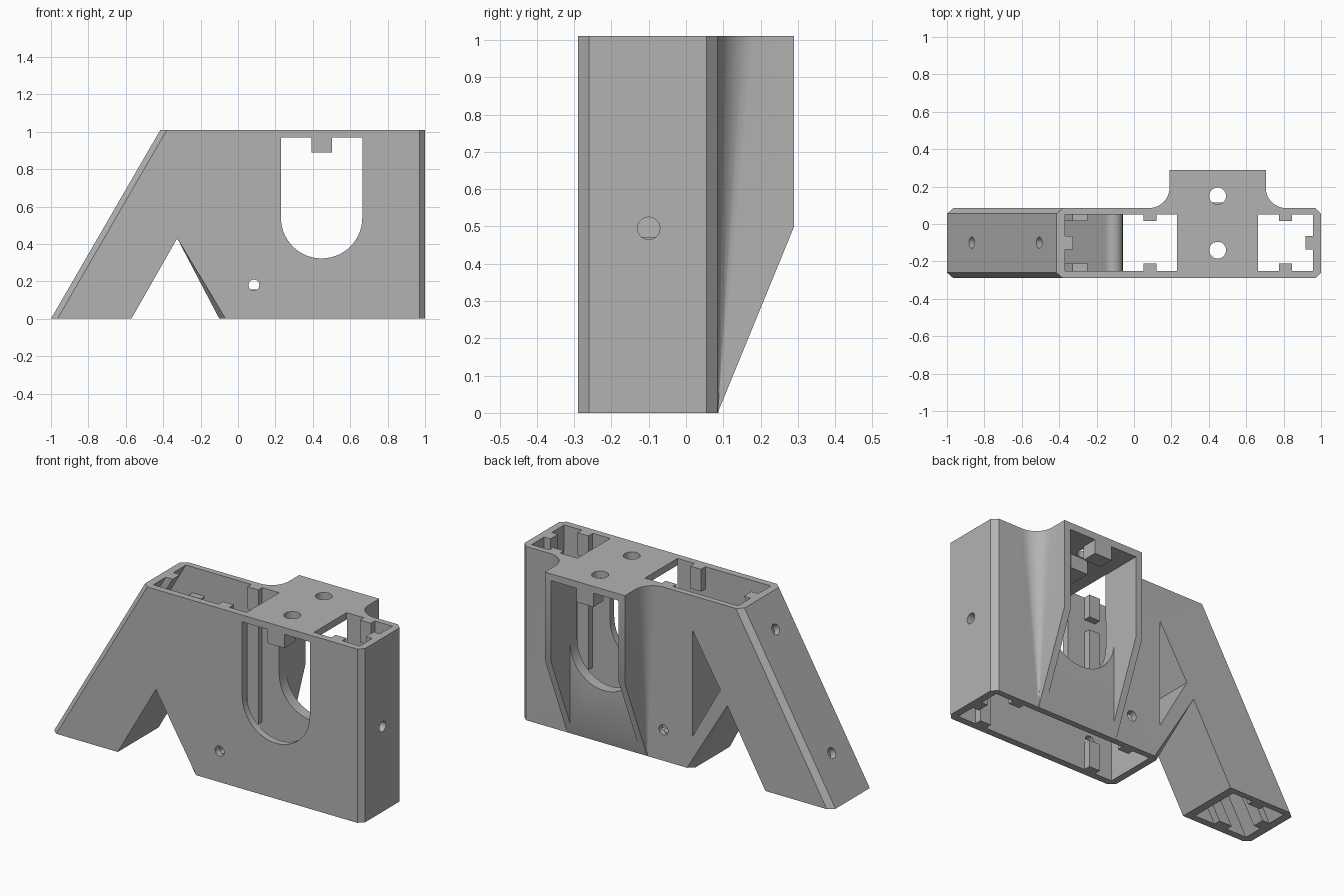
import bpy, bmesh, math
from mathutils import Vector

if "Cube" in bpy.data.objects:
    bpy.data.objects.remove(bpy.data.objects["Cube"])

TOP, FRONT, BACK = 1.01, -0.29, 0.085
IN_F, IN_B = -0.25, 0.05           # inner faces of the front and back walls
MID_X, MID_Y = 0.447, -0.1
SLOPE = 1.73

grey = bpy.data.materials.new("plain grey")
grey.use_nodes = True
grey.diffuse_color = (0.45, 0.45, 0.45, 1)
grey.node_tree.nodes["Principled BSDF"].inputs["Base Color"].default_value = grey.diffuse_color


def make(name, bm):
    bmesh.ops.recalc_face_normals(bm, faces=bm.faces)
    mesh = bpy.data.meshes.new(name)
    bm.to_mesh(mesh)
    bm.free()
    mesh.materials.append(grey)
    obj = bpy.data.objects.new(name, mesh)
    bpy.context.collection.objects.link(obj)
    return obj


def loft_bm(lower, upper):
    bm = bmesh.new()
    a = [bm.verts.new(p) for p in lower]
    b = [bm.verts.new(p) for p in upper]
    bm.faces.new(a)
    bm.faces.new(b)
    for i in range(len(a)):
        j = (i + 1) % len(a)
        bm.faces.new((a[i], a[j], b[j], b[i]))
    return bm


def prism_bm(xz, y0, y1):
    return loft_bm([(x, y0, z) for x, z in xz], [(x, y1, z) for x, z in xz])


def prism(name, xz, y0, y1):
    return make(name, prism_bm(xz, y0, y1))


def box(name, x0, x1, y0, y1, z0, z1):
    return prism(name, [(x0, z0), (x1, z0), (x1, z1), (x0, z1)], y0, y1)


def rod(centre, axis, radius, length):
    bm = bmesh.new()
    bmesh.ops.create_cone(bm, cap_ends=True, segments=28, radius1=radius,
                          radius2=radius, depth=length)
    turn = Vector(axis).to_track_quat('Z', 'Y').to_matrix().to_4x4()
    turn.translation = centre
    bm.transform(turn)
    return make("hole_cutter", bm)


def arc(cx, cz, r, a0, a1, n):
    return [(cx + r * math.cos(math.radians(a0 + (a1 - a0) * i / n)),
             cz + r * math.sin(math.radians(a0 + (a1 - a0) * i / n))) for i in range(n + 1)]


def combine(target, tool, operation):
    mod = target.modifiers.new("join", 'BOOLEAN')
    mod.operation, mod.solver, mod.object = operation, 'EXACT', tool
    graph = bpy.context.evaluated_depsgraph_get()
    mesh = bpy.data.meshes.new_from_object(target.evaluated_get(graph))
    target.modifiers.clear()
    target.data = mesh
    bpy.data.objects.remove(tool)


def cut(tool):
    combine(body, tool, 'DIFFERENCE')


# Outer body with chamfered ends and notch edge
outline = [(-1, 0), (-0.57, 0), (-0.325, 0.43), (-0.1, 0), (1, 0), (1, TOP), (-0.415, TOP)]
bm = prism_bm(outline, FRONT, BACK)
chamfered = []
for e in bm.edges:
    p, q = (v.co for v in e.verts)
    m = (p + q) / 2
    if abs(p.y - q.y) < 0.01 and abs(p.z - q.z) > 0.1:
        if m.x > 0.9 or m.x < -0.6 or -0.3 < m.x < 0:
            chamfered.append(e)
bmesh.ops.recalc_face_normals(bm, faces=bm.faces)
bmesh.ops.bevel(bm, geom=chamfered, offset=0.03, segments=1, affect='EDGES')
body = make("bracket_body", bm)

# Rear hood with a tapered lower half
side = [(0.06, 0), (BACK, 0), (0.29, 0.5), (0.29, TOP), (0.06, TOP)]
combine(body, make("rear_hood", loft_bm([(0.19, y, z) for y, z in side],
                                        [(0.705, y, z) for y, z in side])), 'UNION')

# Conical fillets beside the hood
curve = [(0.21, 0.07), (0.21, 0.195)] + arc(0.08, 0.195, 0.11, 0, -90, 12) + [(0.08, 0.07)]
for s in (1, -1):
    def place(k, z):
        pts = [(0.19 + k * (x - 0.19), BACK + k * (y - BACK)) for x, y in curve]
        return [(x if s > 0 else 2 * MID_X - x, y, z) for x, y in pts]
    combine(body, make("hood_fillet", loft_bm(place(0.02, 0), place(1, TOP))), 'UNION')

# Main cavity, open below and beside the top plate
cut(box("cavity_cutter", -0.06, 0.958, IN_F, IN_B, -0.1, 0.97))
for x0, x1 in ((-0.06, 0.23), (0.663, 0.958)):
    cut(box("cavity_cutter", x0, x1, IN_F, IN_B, 0.9, 1.1))

# Sloping channel with a rounded divider
channel = [(-0.954 - 0.1 / SLOPE, -0.1), (-0.616 - 0.1 / SLOPE, -0.1)]
channel += arc(-0.11, 0.78, 0.05, 160, 0, 10)
channel += [(-0.05, 0.78), (-0.05, 1.1), (-0.37 + 0.09 / SLOPE, 1.1)]
cut(prism("channel_cutter", channel, IN_F, IN_B))

# Hollow of the hood, then the arched window
inner = [(0.115, -0.1), (0.4, -0.1), (0.4, 0.97), (0.115, 0.97)]
cut(make("hood_cutter", loft_bm([(0.23, y, z) for y, z in inner],
                                [(0.665, y, z) for y, z in inner])))
window = [(0.23, 0.97)] + arc(MID_X, 0.54, 0.2175, 180, 360, 28) + [(0.6645, 0.97)]
cut(prism("window_cutter", window, -0.4, 0.2))

# Triangular pocket in the back
cut(prism("pocket_cutter", [(-0.1, 0.19), (-0.1, 0.81), (-0.28, 0.51)], IN_F, 0.2))

# Screw holes
for x, z in ((0.085, 0.83), (0.805, 0.83), (0.085, 0.18), (0.805, 0.18), (-0.515, 0.47)):
    cut(rod((x, MID_Y, z), (0, 1, 0), 0.029, 0.8))
    if z > 0.8:
        cut(rod((x, BACK + 0.103, z), (0, 1, 0), 0.055, 0.2))
cut(rod((0.98, MID_Y, 0.495), (1, 0, 0), 0.03, 0.1))
for y in (0.15, -0.14):
    cut(rod((MID_X, y, TOP), (0, 0, 1), 0.045, 0.2))
for x in (-0.87, -0.51):
    cut(rod((x + 0.01, MID_Y, (x + 1) * SLOPE), (-SLOPE, 0, 1), 0.03, 0.15))

bpy.ops.object.select_all(action='DESELECT')
body.select_set(True)
bpy.context.view_layer.objects.active = body
bpy.ops.object.shade_smooth_by_angle(angle=math.radians(25))

# Upright keys, broken at the screw holes
for x in (0.085, 0.81):
    for z0, z1 in ((0, 0.155), (0.23, 0.805), (0.88, TOP)):
        box("front_key", x - 0.035, x + 0.035, IN_F - 0.01, -0.21, z0, z1)
        box("back_key", x - 0.035, x + 0.035, 0.015, IN_B + 0.01, z0, z1)
for z0, z1 in ((0, 0.472), (0.55, TOP)):
    box("end_key", 0.918, 0.965, MID_Y - 0.035, MID_Y + 0.035, z0, z1)


# Keys along the sloping channel
def slope_key(name, x, width, y0, y1, z0, z1):
    a, b = x + z0 / SLOPE, x + z1 / SLOPE
    prism(name, [(a, z0), (a + width, z0), (b + width, z1), (b, z1)], y0, y1)


for z0, z1 in ((0, 0.43), (0.51, 0.86)):
    slope_key("slope_front_key", -0.825, 0.08, IN_F - 0.01, -0.21, z0, z1)
    slope_key("slope_back_key", -0.825, 0.08, 0.015, IN_B + 0.01, z0, z1)
for z0, z1 in ((0, 0.17), (0.28, 0.78), (0.9, TOP)):
    slope_key("slope_top_key", -0.965, 0.055, MID_Y - 0.035, MID_Y + 0.035, z0, z1)

# Keys hanging under the top plate
for y0, y1 in ((FRONT, -0.19), (-0.09, 0.1), (0.2, 0.29)):
    box("plate_key", 0.392, 0.502, y0, y1, 0.89, 0.98)
